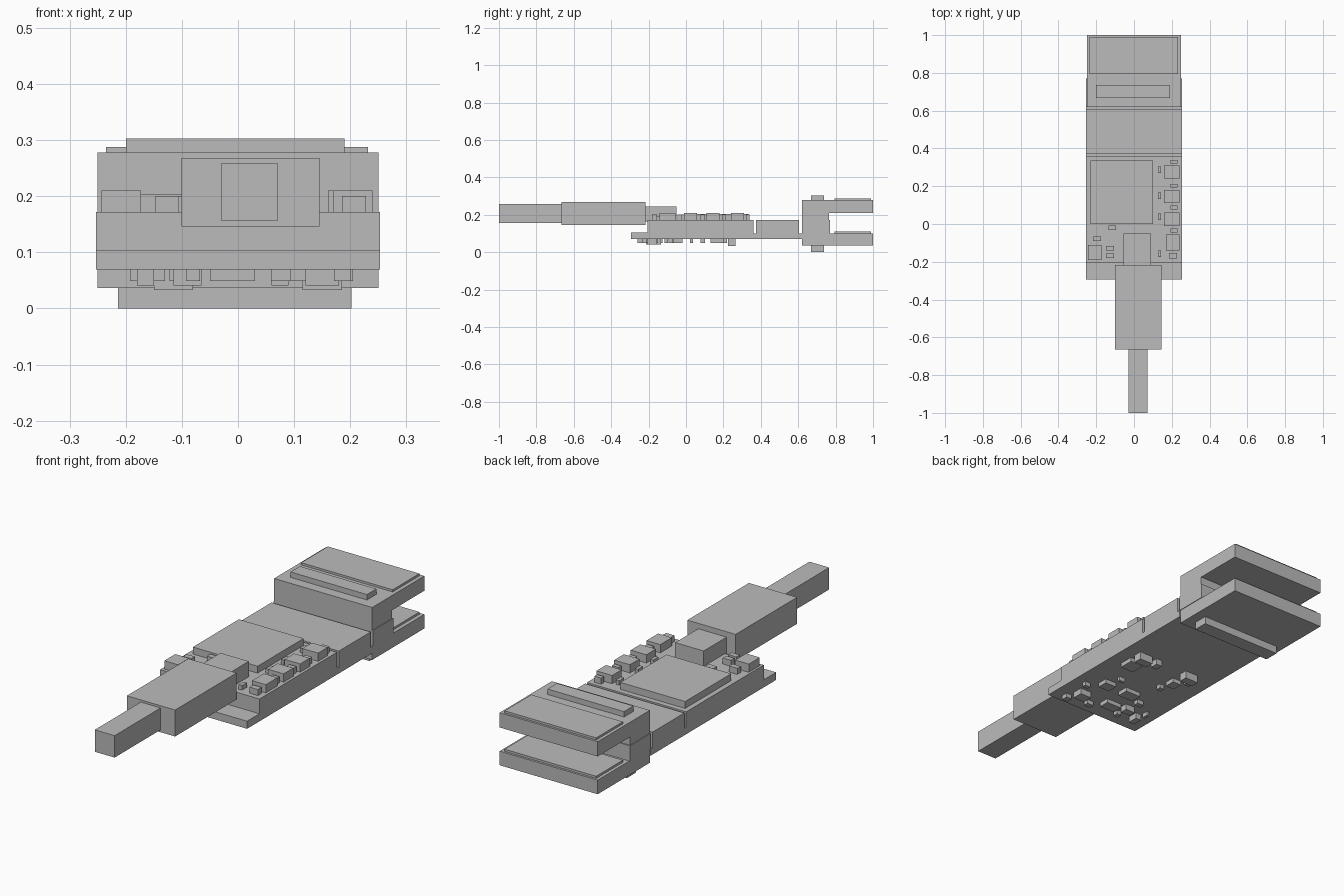
import bpy
import bmesh

cube = bpy.data.objects.get("Cube")
if cube:
    bpy.data.objects.remove(cube, do_unlink=True)

grey = bpy.data.materials.new("plain_grey")
grey.use_nodes = True
TONE = (0.5, 0.5, 0.5, 1)
grey.diffuse_color = TONE
grey.node_tree.nodes["Principled BSDF"].inputs["Base Color"].default_value = TONE


def finish(name, bm):
    bmesh.ops.recalc_face_normals(bm, faces=bm.faces)
    mesh = bpy.data.meshes.new(name)
    bm.to_mesh(mesh)
    bm.free()
    mesh.materials.append(grey)
    obj = bpy.data.objects.new(name, mesh)
    bpy.context.collection.objects.link(obj)
    return obj


def box(name, x, y, z):
    """Box given by its low and high limits on each axis."""
    bm = bmesh.new()
    bmesh.ops.create_cube(bm, size=1)
    for v in bm.verts:
        v.co = [lim[0] if c < 0 else lim[1] for c, lim in zip(v.co, (x, y, z))]
    return finish(name, bm)


def side_profile(name, points, half):
    """Outline in the y-z plane, extruded across x."""
    bm = bmesh.new()
    face = bm.faces.new([bm.verts.new((-half, y, z)) for y, z in points])
    ext = bmesh.ops.extrude_face_region(bm, geom=[face])["geom"]
    for v in ext:
        if isinstance(v, bmesh.types.BMVert):
            v.co.x = half
    return finish(name, bm)


def chips(name, z, parts):
    """Row of small components: centre x, centre y, width, depth."""
    for i, (x, y, w, d) in enumerate(parts):
        box(f"{name}_{i + 1}", (x - w / 2, x + w / 2), (y - d / 2, y + d / 2), z)


# Circuit board with the raised step and grooves
side_profile("board_body", [
    (-.295, .069), (.62, .069), (.62, .1), (.605, .1), (.605, .172),
    (.373, .172), (.373, .1), (.36, .1), (.36, .172), (-.205, .172),
    (-.205, .104), (-.295, .104)], .253)

# Forked clamp at the back
side_profile("clamp", [
    (.62, .036), (1, .036), (1, .101), (.765, .101), (.765, .21),
    (1, .21), (1, .278), (.62, .278)], .25)
box("clamp_web", (-.253, .253), (.62, .77), (.101, .172))
box("upper_pad", (-.235, .232), (.795, .99), (.275, .288))
box("lower_pad", (-.235, .232), (.795, .99), (.098, .111))
box("upper_ridge", (-.2, .19), (.668, .737), (.275, .303))
box("lower_ridge", (-.214, .202), (.668, .737), (0, .04))

# Cable and plug at the front
box("cable", (-.03, .071), (-1, -.66), (.157, .258))
box("plug", (-.101, .145), (-.665, -.217), (.146, .268))
box("plug_tip", (-.055, .09), (-.22, -.05), (.165, .243))

# Components on top
box("main_chip", (-.23, .1), (0, .335), (.17, .204))
TOP = .17
chips("large_component", (TOP, .21), [
    (.2, y, .08, .07) for y in (.275, .145, .025)]
    + [(.205, -.098, .07, .085), (-.208, -.15, .07, .08)])
chips("cross_component", (TOP, .2), [
    (.212, y, .035, .02) for y in (.33, .202, .088, -.035)]
    + [(.207, -.168, .043, .027), (-.115, -.02, .042, .025),
       (-.195, -.078, .042, .025), (-.127, -.128, .042, .025),
       (-.127, -.168, .042, .025)])
chips("narrow_component", (TOP, .193), [
    (.135, y, .016, .036) for y in (.287, .15, .038, -.158)])

# Components underneath
BASE = .075
chips("deep_part", (.033, BASE), [
    (.15, .245, .07, .04), (-.115, .245, .07, .04)])
chips("mid_part", (.041, BASE), [
    (.075, .245, .03, .04), (-.165, -.19, .03, .05),
    (.15, -.18, .06, .05), (-.09, -.15, .05, .035)])
chips("shallow_part", (.049, BASE), [
    (.15, .165, .07, .07), (-.1, .155, .045, .05), (-.01, -.045, .08, .055),
    (.118, -.045, .06, .05), (-.01, -.175, .08, .05), (.19, -.105, .03, .02),
    (.186, -.245, .03, .03), (.076, -.225, .035, .025),
    (-.08, -.212, .025, .025), (-.096, -.08, .035, .025),
    (-.145, .205, .03, .03), (-.078, .09, .025, .025),
    (-.186, -.14, .013, .03), (.1, .03, .03, .015)])
